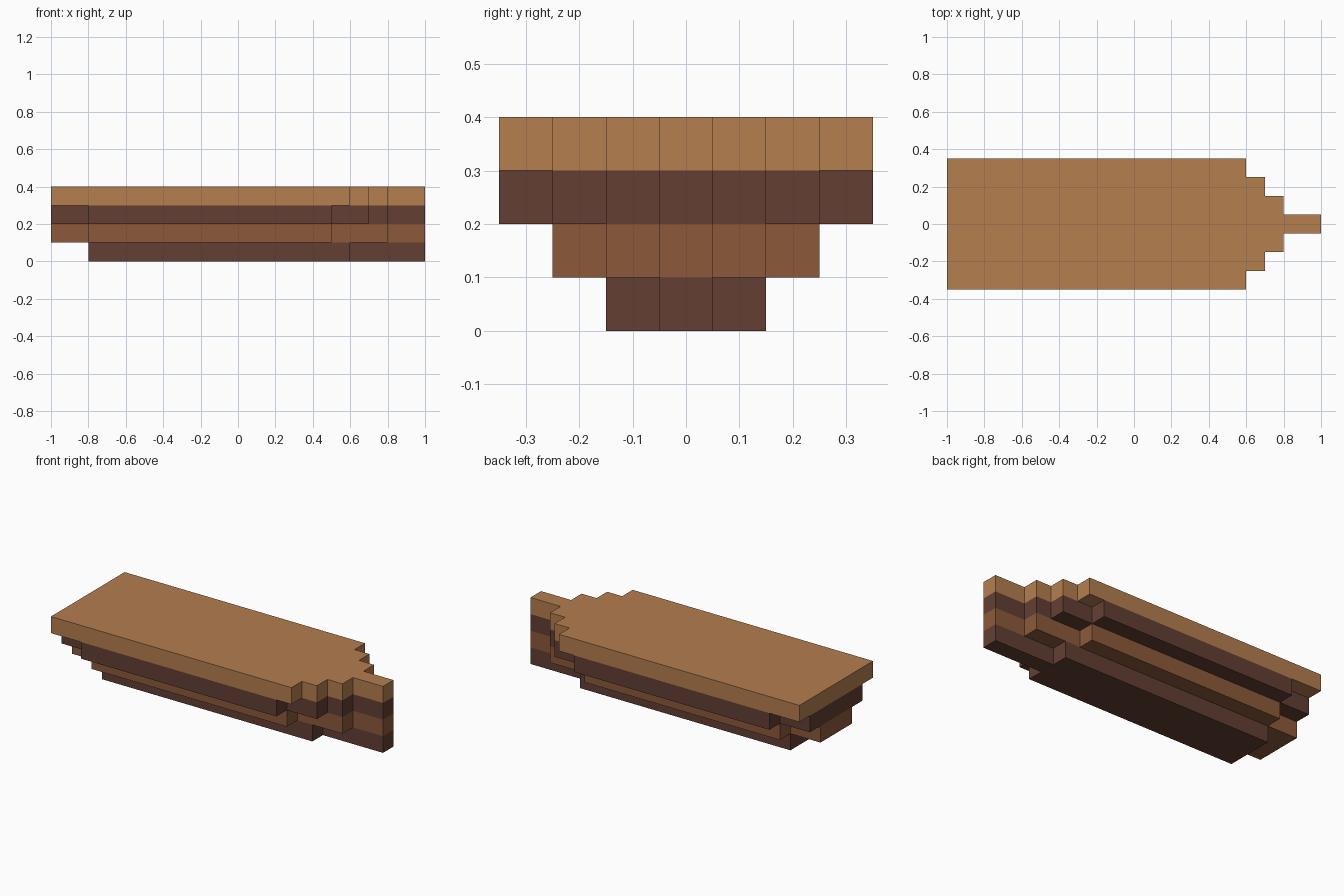
import bpy
import bmesh

cube = bpy.data.objects.get("Cube")
if cube:
    bpy.data.objects.remove(cube, do_unlink=True)


def linear(c):
    return c / 12.92 if c <= 0.04045 else ((c + 0.055) / 1.055) ** 2.4


def make_material(name, r, g, b):
    col = (linear(r / 255), linear(g / 255), linear(b / 255), 1.0)
    mat = bpy.data.materials.new(name)
    mat.diffuse_color = col
    mat.use_nodes = True
    bsdf = next(n for n in mat.node_tree.nodes if n.type == 'BSDF_PRINCIPLED')
    bsdf.inputs["Base Color"].default_value = col
    return mat


light_wood = make_material("light wood", 181, 126, 79)
mid_wood = make_material("medium wood", 140, 90, 58)
dark_wood = make_material("dark wood", 99, 63, 51)


def layer(name, z, start, steps, mat, height=0.1):
    """Extrude a stepped plan, mirrored in y; steps are (end x, half width)."""
    side = []
    x = start
    for end, half in steps:
        side += [(x, half), (end, half)]
        x = end
    outline = [(px, -py) for px, py in side] + side[::-1]
    bm = bmesh.new()
    face = bm.faces.new([bm.verts.new((px, py, z)) for px, py in outline])
    top = bmesh.ops.extrude_face_region(bm, geom=[face])
    verts = [v for v in top["geom"] if isinstance(v, bmesh.types.BMVert)]
    bmesh.ops.translate(bm, verts=verts, vec=(0, 0, height))
    bmesh.ops.recalc_face_normals(bm, faces=bm.faces)
    mesh = bpy.data.meshes.new(name)
    bm.to_mesh(mesh)
    bm.free()
    mesh.materials.append(mat)
    obj = bpy.data.objects.new(name, mesh)
    bpy.context.collection.objects.link(obj)
    return obj


# Keel, narrow and short at the stern
layer("keel", 0.0, -0.8, [(0.6, 0.15), (1.0, 0.05)], dark_wood)
# Lower hull planks, pinched at the stern
layer("lower_hull", 0.1, -1.0,
      [(-0.8, 0.15), (0.5, 0.25), (0.8, 0.15), (1.0, 0.05)], mid_wood)
# Upper hull planks
layer("upper_hull", 0.2, -1.0,
      [(-0.8, 0.25), (0.5, 0.35), (0.7, 0.25), (0.8, 0.15), (1.0, 0.05)], dark_wood)
# Flat deck with a stepped bow
layer("deck", 0.3, -1.0,
      [(0.6, 0.35), (0.7, 0.25), (0.8, 0.15), (1.0, 0.05)], light_wood)
